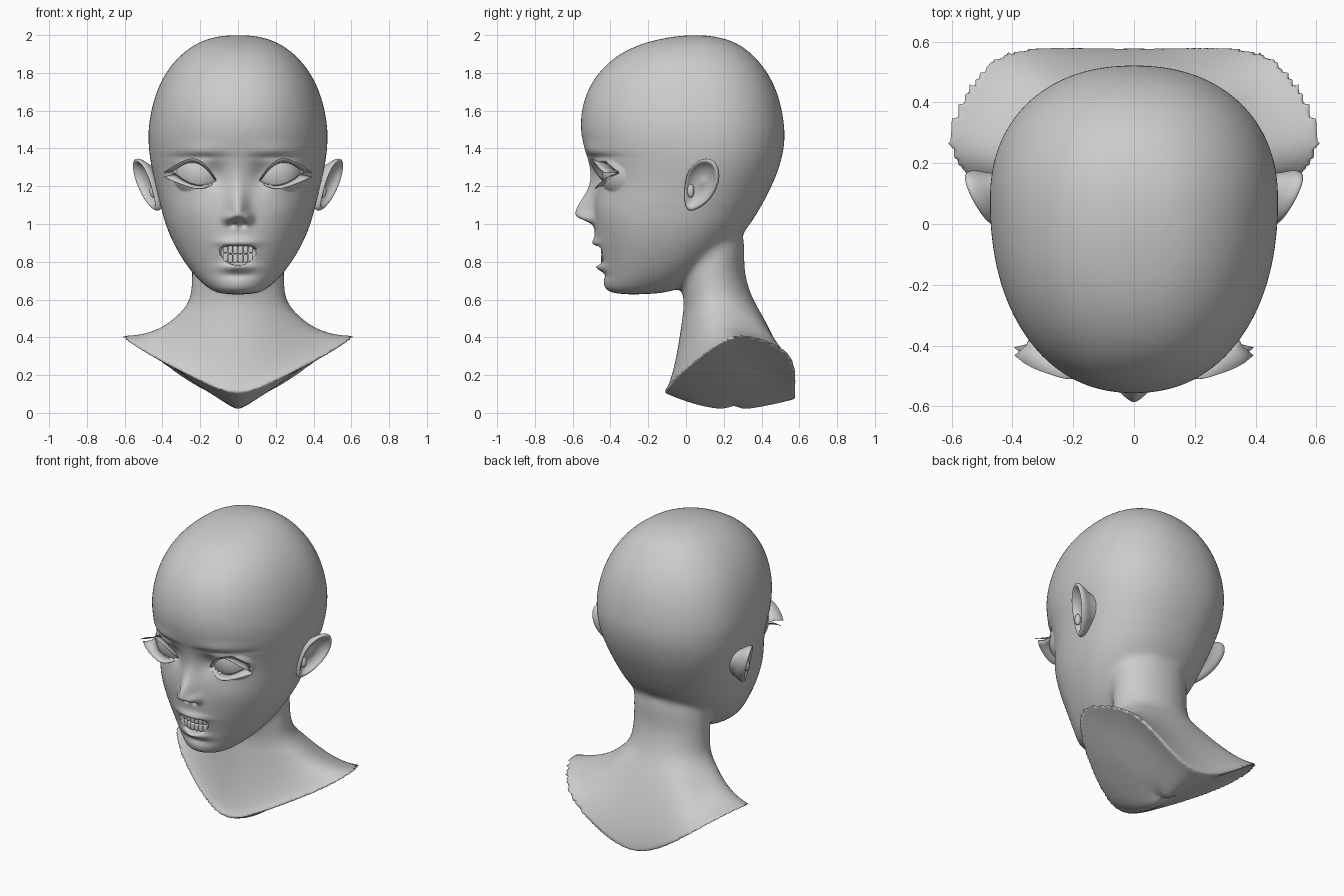
import bpy, bmesh
from math import sin, cos, pi, sqrt, exp
from mathutils import Vector

cube = bpy.data.objects.get("Cube")
if cube:
    bpy.data.objects.remove(cube)

grey = bpy.data.materials.new("clay_grey")
grey.use_nodes = True
grey.diffuse_color = (0.6, 0.6, 0.6, 1)
grey.node_tree.nodes["Principled BSDF"].inputs["Base Color"].default_value = (0.6, 0.6, 0.6, 1)


def finish(bm, name):
    bmesh.ops.recalc_face_normals(bm, faces=bm.faces)
    for f in bm.faces:
        f.smooth = True
    me = bpy.data.meshes.new(name)
    bm.to_mesh(me)
    bm.free()
    me.materials.append(grey)
    ob = bpy.data.objects.new(name, me)
    bpy.context.scene.collection.objects.link(ob)
    return ob


def loft(bm, rings):
    """Skin closed rings and cap both ends."""
    vs = [[bm.verts.new(p) for p in r] for r in rings]
    n = len(vs[0])
    for a, b in zip(vs, vs[1:]):
        for i in range(n):
            j = (i + 1) % n
            bm.faces.new((a[i], a[j], b[j], b[i]))
    bm.faces.new(vs[0])
    bm.faces.new(vs[-1])


def whole(half):
    """Mirror a front-to-back half ring into a full ring."""
    return half + [(-x, y, z) for x, y, z in half[-2:0:-1]]


def half_oval(z, w, front, back, cy, n, power=2.2):
    pts = []
    for i in range(n + 1):
        s, c = sin(pi * i / n), cos(pi * i / n)
        reach = front - cy if c > 0 else back - cy
        x = w * max(s, 0) ** (2 / power) if 0 < i < n else 0
        pts.append((x, cy + reach * abs(c) ** (2 / power), z))
    return pts


# Skull and jaw: height, half width, front, back, widest depth
skull = [
    (2.0, .06, 0, .1, .05), (1.985, .15, -.12, .2, .05), (1.95, .235, -.26, .29, .04),
    (1.88, .325, -.39, .375, .04), (1.78, .4, -.487, .45, .05), (1.66, .45, -.547, .5, .07),
    (1.52, .478, -.567, .525, .08), (1.42, .477, -.547, .525, .08), (1.33, .467, -.51, .505, .08),
    (1.24, .447, -.487, .475, .06), (1.13, .42, -.49, .42, .02), (1.02, .395, -.49, .36, -.02),
    (.92, .357, -.475, .28, -.05), (.82, .302, -.445, .18, -.09), (.73, .237, -.432, .08, -.14),
    (.67, .175, -.43, 0, -.2), (.625, .11, -.4, -.12, -.27)]
bm = bmesh.new()
loft(bm, [whole(half_oval(*lv, 16)) for lv in skull])

# Neck flaring into the shoulders, with a keel-shaped underside
neck = [(1.0, .26, .05, .33, .14), (.8, .25, -.02, .305, .14), (.69, .25, -.035, .325, .14), (.6, .257, -.01, .36, .15)]
rim = [(0, -.14, .08), (.2, -.085, .17), (.45, .06, .29), (.59, .18, .375), (.63, .26, .41),
       (.615, .36, .41), (.52, .53, .35), (.39, .59, .25), (.2, .585, .12), (0, .58, .05)]
flare = (2, 2, 2.4, 2.8, 3, 2.8, 2, 1, .8, .7)
rings = [half_oval(*lv, 9, 2) for lv in neck]
base = rings[-1]
for t in (.1, .25, .45, .7, .9, 1):
    rings.append([(a[0] + (b[0] - a[0]) * t, a[1] + (b[1] - a[1]) * t,
                   a[2] + (b[2] - a[2]) * (1 - (1 - t) ** k)) for a, b, k in zip(base, rim, flare)])
for s in (.97, .7, .4, .1):
    rings.append([(x * s, .25 + (y - .25) * s, z * s ** 3 + (1 - s ** 3) * (.01 + .58 * x * s)) for x, y, z in rim])
loft(bm, [whole(r) for r in rings])
head = finish(bm, "head_and_bust")

# Fuse both into one skin
sub = head.modifiers.new("round", "SUBSURF")
sub.levels = sub.render_levels = 2
fuse = head.modifiers.new("fuse", "REMESH")
fuse.mode = "VOXEL"
fuse.voxel_size = .0115
deps = bpy.context.evaluated_depsgraph_get()
fused = bpy.data.meshes.new_from_object(head.evaluated_get(deps))
head.modifiers.clear()
bm = bmesh.new()
bm.from_mesh(fused)


def relax(test, times):
    vs = [v for v in bm.verts if test(v.co)]
    for _ in range(times):
        bmesh.ops.smooth_vert(bm, verts=vs, factor=.5, use_axis_x=True, use_axis_y=True, use_axis_z=True)


def on_face(p):
    return p.y < -.2 and .64 < p.z < 1.45


relax(lambda p: p.z > .45, 4)
relax(lambda p: .52 < p.z < 1.1 and p.y > -.27, 25)
fine = [e for e in bm.edges if all(on_face(v.co) for v in e.verts)]
bmesh.ops.subdivide_edges(bm, edges=fine, cuts=1, use_grid_fill=True)

# Facial forms: x, z, width, spread above, spread below, push (negative is forward)
forms = [
    (.2, 1.385, .1, .03, .03, -.012), (.22, 1.355, .09, .012, .012, .012),
    (.12, 1.26, .035, .05, .05, .03), (.24, 1.08, .09, .07, .07, -.012),
    (0, 1.22, .03, .1, .1, -.012), (0, 1.05, .036, .08, .027, -.095),
    (.05, 1.028, .02, .022, .018, -.035), (.028, .998, .012, .01, .01, .025),
    (0, .88, .11, .07, .09, -.012), (.015, .9, .06, .018, .012, -.02),
    (0, .772, .055, .014, .018, -.034), (0, .73, .06, .015, .015, .01),
    (0, .67, .06, .04, .04, -.008)]
EYE, BALL = Vector((.195, -.295, 1.27)), .15


def ball_y(x, z):
    d = BALL ** 2 - (x - EYE.x) ** 2 - (z - EYE.z) ** 2
    return EYE.y - sqrt(d) if d > 0 else 0


def lid(u, upper):
    """Point on an eyelid edge, u from -1 (inner) to 1 (outer)."""
    x = .225 + .108 * u
    z = 1.25 + .2 * (x - .225) + (.075 if upper else -.04) * max(0, 1 - u * u)
    return x, z


for v in bm.verts:
    if not (v.co.y < -.15 and .6 < v.co.z < 1.5):
        continue
    x, y, z = abs(v.co.x), v.co.y, v.co.z
    for fx, fz, sx, up, down, push in forms:
        q = ((x - fx) / sx) ** 2 + ((z - fz) / (up if z > fz else down)) ** 2
        if q < 16:
            y += push * exp(-q / 2)
    by = ball_y(x, z)
    if by:
        u = (x - .225) / .108
        if abs(u) < 1 and lid(u, False)[1] < z < lid(u, True)[1]:
            y = max(y, by + .025)
        else:
            y = min(y, by - .012)
    # Open mouth
    if (x / .095) ** 2 + ((z - .832 - 2.5 * x * x) / .05) ** 2 < 1:
        y = max(y, -.37)
    v.co.y = y
relax(on_face, 2)
name = head.name
bpy.data.objects.remove(head)
head = finish(bm, name)


def mirrored(ob, thick=0):
    if thick:
        ob.modifiers.new("thickness", "SOLIDIFY").thickness = thick
    ob.modifiers.new("both_sides", "MIRROR")
    return ob


# Eyeballs
bm = bmesh.new()
bmesh.ops.create_uvsphere(bm, u_segments=40, v_segments=24, radius=BALL - .002)
bmesh.ops.translate(bm, verts=bm.verts, vec=EYE)
mirrored(finish(bm, "eyeballs"))


# Eyelashes: strips standing out from the lids
def lashes(name, upper):
    bm = bmesh.new()
    rows, n = [], 16
    for i in range(n + 1):
        u = -1 + 2 * i / n
        x, z = lid(u, upper)
        y = ball_y(x, z) - .008
        grow = .3 + .7 * sin(pi * min(1, (u + 1) / 1.2) / 2)
        out = max(0, u) ** 2
        tip = (x + .06 * out, y - (.07 if upper else .045) * grow, z + (.022 - .02 * out if upper else -.022) * grow)
        mid = (x + .02 * out, y - .035 * grow, z + (.005 if upper else -.012) * grow)
        rows.append([bm.verts.new(p) for p in ((x, y + .012, z), mid, tip)])
    for a, b in zip(rows, rows[1:]):
        for k in range(2):
            bm.faces.new((a[k], b[k], b[k + 1], a[k + 1]))
    mirrored(finish(bm, name), .003)


lashes("upper_lashes", True)
lashes("lower_lashes", False)

# Teeth: two curved rows
bm = bmesh.new()
for z in (.863, .816):
    for i in range(-3, 3):
        x = (i + .5) * .027
        made = bmesh.ops.create_cube(bm, size=1)["verts"]
        for v in made:
            v.co = Vector((v.co.x * .026, v.co.y * .03, v.co.z * .045)) + Vector((x, -.435 + 2 * x * x, z + 1.2 * x * x))
teeth = finish(bm, "teeth")
bev = teeth.modifiers.new("rounding", "BEVEL")
bev.width, bev.segments = .007, 3

# Ears: a dished shell leaning out from the head
outline = [(0, 1.085), (-.005, 1.18), (.01, 1.275), (.05, 1.325), (.105, 1.352), (.16, 1.335),
           (.182, 1.27), (.172, 1.2), (.13, 1.125), (.075, 1.085), (.03, 1.065)]
mid_y, mid_z = .08, 1.22
dish = [(.5, -.11), (.65, -.05), (.93, -.015), (1.02, .005), (1.0, .022), (.88, .024), (.78, .008), (.6, -.008), (.3, -.018), (.08, -.012)]
rings = []
for s, d in dish:
    ring = []
    for oy, oz in outline:
        y, z = mid_y + (oy - mid_y) * s, mid_z + (oz - mid_z) * s
        ring.append((.405 + .45 * y + .25 * (z - 1.08) + d, y - d * .4, z))
    rings.append(ring)
bm = bmesh.new()
loft(bm, rings)
# Small flap in front of the ear canal
flap = bmesh.ops.create_uvsphere(bm, u_segments=12, v_segments=8, radius=.028)["verts"]
for v in flap:
    v.co = Vector((v.co.x * .7 + .45, v.co.y * .7 + .025, v.co.z * 1.3 + 1.175))
ears = mirrored(finish(bm, "ears"))
sub = ears.modifiers.new("round", "SUBSURF")
sub.levels = sub.render_levels = 2
